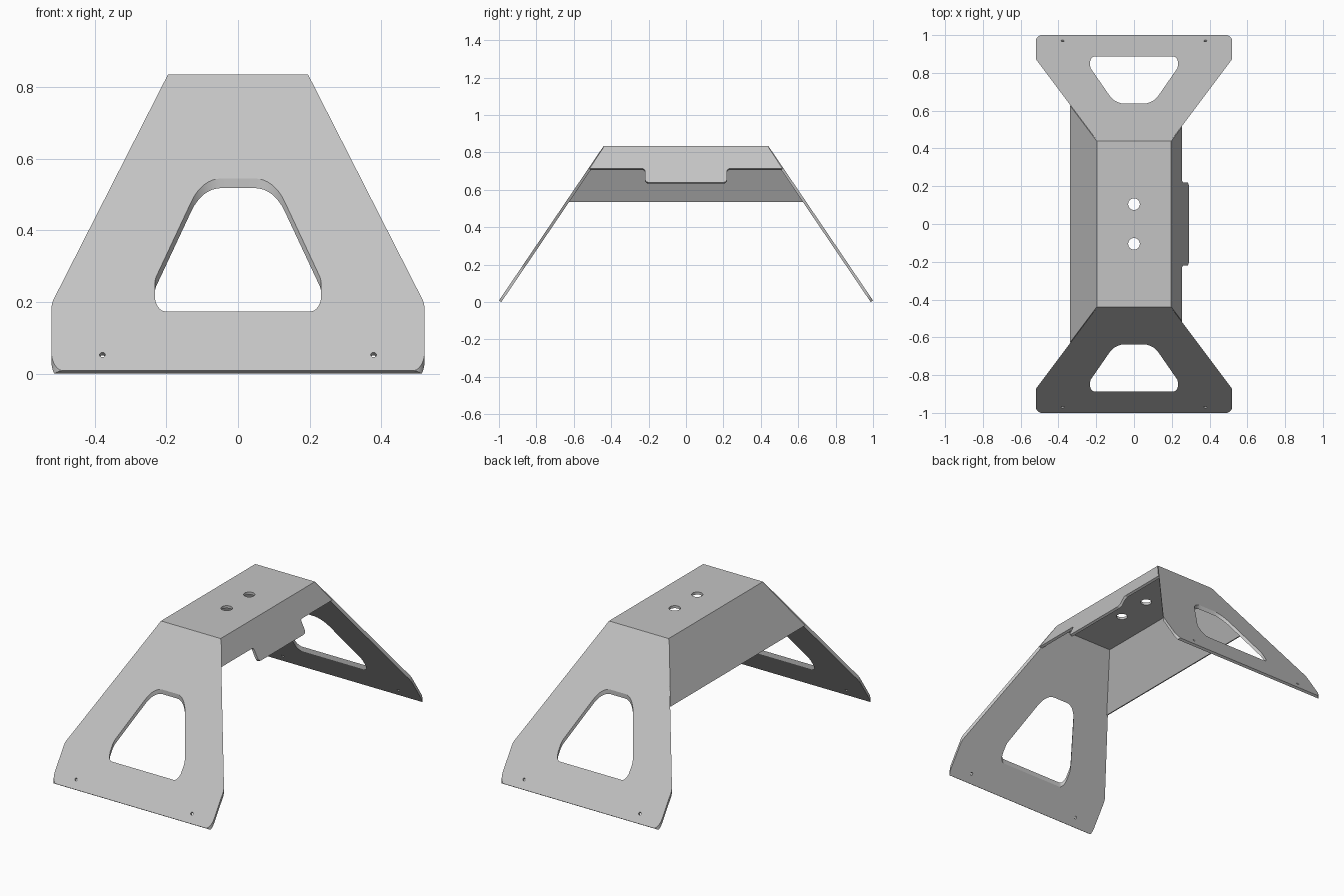
import bpy, bmesh, math
from mathutils import Vector, Matrix

if "Cube" in bpy.data.objects:
    bpy.data.objects.remove(bpy.data.objects["Cube"])

T = 0.015                      # sheet thickness
TOP_Z, TOP_X, TOP_Y = 0.835, 0.195, 0.44

steel = bpy.data.materials.new("light_grey_metal")
steel.use_nodes = True
GREY = (0.55, 0.55, 0.55, 1)
steel.diffuse_color = GREY
steel.node_tree.nodes["Principled BSDF"].inputs["Base Color"].default_value = GREY


def fillet(corners, steps=8):
    """Round each (u, v, radius) corner of a closed outline."""
    out = []
    for i, (u, v, r) in enumerate(corners):
        p = Vector((u, v))
        if r == 0:
            out.append(p)
            continue
        a = (Vector(corners[i - 1][:2]) - p).normalized()
        b = (Vector(corners[(i + 1) % len(corners)][:2]) - p).normalized()
        half = a.angle(b) / 2
        centre = p + (a + b).normalized() * r / math.sin(half)
        start = p + a * r / math.tan(half) - centre
        end = p + b * r / math.tan(half) - centre
        sweep = start.angle_signed(end)
        for k in range(steps + 1):
            out.append(centre + Matrix.Rotation(-sweep * k / steps, 2) @ start)
    return out


def mirrored(half):
    """Complete an outline that is symmetric about u = 0."""
    return half + [(-u, v, r) for u, v, r in reversed(half)]


def circle(u, v, r, n=24):
    return [Vector((u + r * math.cos(k * math.tau / n), v + r * math.sin(k * math.tau / n)))
            for k in range(n)]


def prism(name, outline, low, high, frame=Matrix()):
    """Extrude an outline along the local z axis of a frame."""
    bm = bmesh.new()
    face = bm.faces.new([bm.verts.new((p[0], p[1], low)) for p in outline])
    new = bmesh.ops.extrude_face_region(bm, geom=[face])["geom"]
    bmesh.ops.translate(bm, vec=(0, 0, high - low),
                        verts=[g for g in new if isinstance(g, bmesh.types.BMVert)])
    bm.transform(frame)
    bmesh.ops.recalc_face_normals(bm, faces=bm.faces)
    mesh = bpy.data.meshes.new(name)
    bm.to_mesh(mesh)
    bm.free()
    mesh.materials.append(steel)
    obj = bpy.data.objects.new(name, mesh)
    bpy.context.collection.objects.link(obj)
    return obj


def cut(obj, cutter, operation="DIFFERENCE"):
    """Apply a boolean and discard the cutter."""
    cutter.hide_render = True
    mod = obj.modifiers.new("cut", "BOOLEAN")
    mod.object, mod.operation, mod.solver = cutter, operation, "EXACT"
    bpy.context.view_layer.update()
    graph = bpy.context.evaluated_depsgraph_get()
    mesh = bpy.data.meshes.new_from_object(obj.evaluated_get(graph))
    obj.modifiers.clear()
    obj.data = mesh
    bpy.data.objects.remove(cutter)


def frame(x, y, z, origin):
    m = Matrix((x, y, z)).transposed().to_4x4()
    m.translation = origin
    return m


# Top plate with two round holes
rect = [(TOP_X, TOP_Y), (-TOP_X, TOP_Y), (-TOP_X, -TOP_Y), (TOP_X, -TOP_Y)]
plate = prism("top_plate", rect, TOP_Z - T, TOP_Z)
for y in (0.105, -0.105):
    cut(plate, prism("hole_cutter", circle(0, y, 0.031), 0, 1))

# Splayed leg: sloping sheet trimmed straight down to its outline
foot = Vector((1, 0.562 * T))
slope = (foot - Vector((TOP_Y, TOP_Z))).normalized()
inward = Vector((slope.y, -slope.x)) * T
profile = [(TOP_Y, TOP_Z), foot, foot + inward, (TOP_Y - 0.53 * T, TOP_Z - T)]
side_on = frame((0, 1, 0), (0, 0, 1), (1, 0, 0), (0, 0, 0))
leg = prism("back_leg", profile, -0.6, 0.6, side_on)
outline = mirrored([(0.52, 1.0005, 0.035), (0.52, 0.873, 0.03),
                    (TOP_X, TOP_Y, 0), (TOP_X, 0.4, 0)])
cut(leg, prism("outline_cutter", fillet(outline), -1, 2), "INTERSECT")
window = mirrored([(0.232, 0.888, 0.03), (0.232, 0.828, 0.03), (0.1, 0.637, 0.1)])
cut(leg, prism("window_cutter", fillet(window), -1, 2))

# Small fixing holes, square to the sheet
across = Vector((0, slope.x, slope.y))
normal = Vector((0, -slope.y, slope.x))
for x in (0.378, -0.378):
    spot = frame((1, 0, 0), across, normal, (x, 0.97, 0.053))
    cut(leg, prism("hole_cutter", circle(0, 0, 0.008, 16), -0.05, 0.05, spot))

front_leg = leg.copy()
front_leg.data = leg.data.copy()
front_leg.name = "front_leg"
front_leg.data.transform(Matrix.Rotation(math.pi, 4, "Z"))
bpy.context.collection.objects.link(front_leg)

# Side flanges hang from the plate edges
DROP = Vector((0.145, -0.295)).normalized()


def flange(name, side, half):
    down = Vector((side * DROP.x, 0, DROP.y))
    out = Vector((-side * DROP.y, 0, DROP.x))
    place = frame((0, 1, 0), down, out, (side * TOP_X, 0, TOP_Z))
    return prism(name, fillet(mirrored(half)), -T, 0, place)


def depth(z):
    return (z - TOP_Z) / DROP.y


def edge(z):
    return TOP_Y - 0.004 + (TOP_Z - z) * 0.655


right = flange("right_flange", -1, [(edge(TOP_Z), 0, 0), (edge(0.543), depth(0.543), 0)])
left = flange("left_flange_with_tab", 1, [
    (edge(TOP_Z), 0, 0), (edge(0.713), depth(0.713), 0),
    (0.22, depth(0.713), 0.012), (0.22, depth(0.64), 0.022)])

# Smooth the rounded corners, keep the folds sharp
for obj in (plate, leg, front_leg, right, left):
    bpy.ops.object.select_all(action="DESELECT")
    obj.select_set(True)
    bpy.context.view_layer.objects.active = obj
    bpy.ops.object.shade_smooth_by_angle(angle=math.radians(30))
